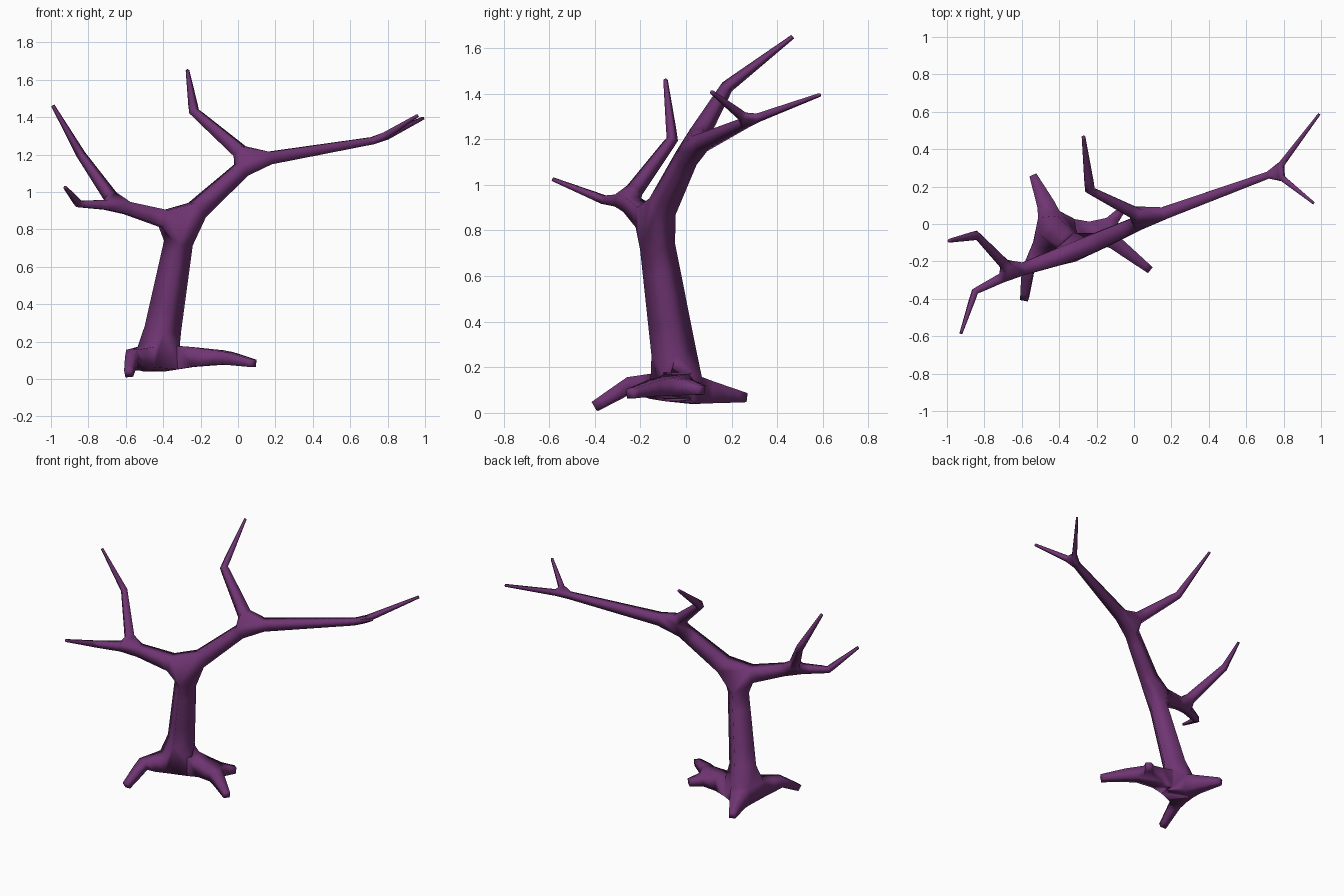
import bpy

if "Cube" in bpy.data.objects:
    bpy.data.objects.remove(bpy.data.objects["Cube"])

# Tree skeleton: name -> (parent, position, radius)
nodes = {
    "base": (None, (-0.43, -0.03, 0.11), 0.075),
    "fork": ("base", (-0.30, -0.14, 0.83), 0.052),
    # left bough
    "left": ("fork", (-0.65, -0.26, 0.93), 0.030),
    "left_up": ("left", (-0.84, -0.06, 1.20), 0.018),
    "left_up_tip": ("left_up", (-0.99, -0.09, 1.462), 0.007),
    "left_front": ("left", (-0.85, -0.36, 0.935), 0.017),
    "left_front_tip": ("left_front", (-0.925, -0.585, 1.025), 0.007),
    # right bough
    "right": ("fork", (0.07, 0.025, 1.165), 0.036),
    "right_up": ("right", (-0.235, 0.18, 1.43), 0.020),
    "right_up_tip": ("right_up", (-0.27, 0.468, 1.65), 0.007),
    "right_out": ("right", (0.755, 0.275, 1.28), 0.018),
    "right_out_front_tip": ("right_out", (0.96, 0.112, 1.408), 0.007),
    "right_out_back_tip": ("right_out", (0.99, 0.587, 1.395), 0.007),
    # roots
    "root_back": ("base", (-0.47, 0.10, 0.09), 0.048),
    "root_back_tip": ("root_back", (-0.54, 0.26, 0.067), 0.020),
    "root_front": ("base", (-0.565, -0.24, 0.125), 0.032),
    "root_front_tip": ("root_front", (-0.585, -0.40, 0.028), 0.021),
    "root_right": ("base", (-0.17, -0.045, 0.12), 0.045),
    "root_right_a": ("root_right", (-0.05, -0.14, 0.11), 0.034),
    "root_right_a_tip": ("root_right_a", (0.085, -0.245, 0.083), 0.020),
    "root_right_b_tip": ("root_right", (-0.07, 0.07, 0.10), 0.020),
}

names = list(nodes)
edges = [(names.index(p), i) for i, (p, _, _) in enumerate(nodes.values()) if p]
mesh = bpy.data.meshes.new("bare_tree")
mesh.from_pydata([n[1] for n in nodes.values()], edges, [])
tree = bpy.data.objects.new("bare_tree", mesh)
bpy.context.collection.objects.link(tree)

# Skin the skeleton with tapered limbs
skin = tree.modifiers.new("limbs", "SKIN")
skin.use_smooth_shade = True
skin.branch_smoothing = 0.0
for i, (p, _, r) in enumerate(nodes.values()):
    v = mesh.skin_vertices[0].data[i]
    v.radius = (r, r)
    v.use_root = p is None

# Purple bark
bark = bpy.data.materials.new("purple_bark")
bark.diffuse_color = (0.16, 0.035, 0.17, 1)
bark.use_nodes = True
bark.node_tree.nodes["Principled BSDF"].inputs["Base Color"].default_value = bark.diffuse_color
mesh.materials.append(bark)
